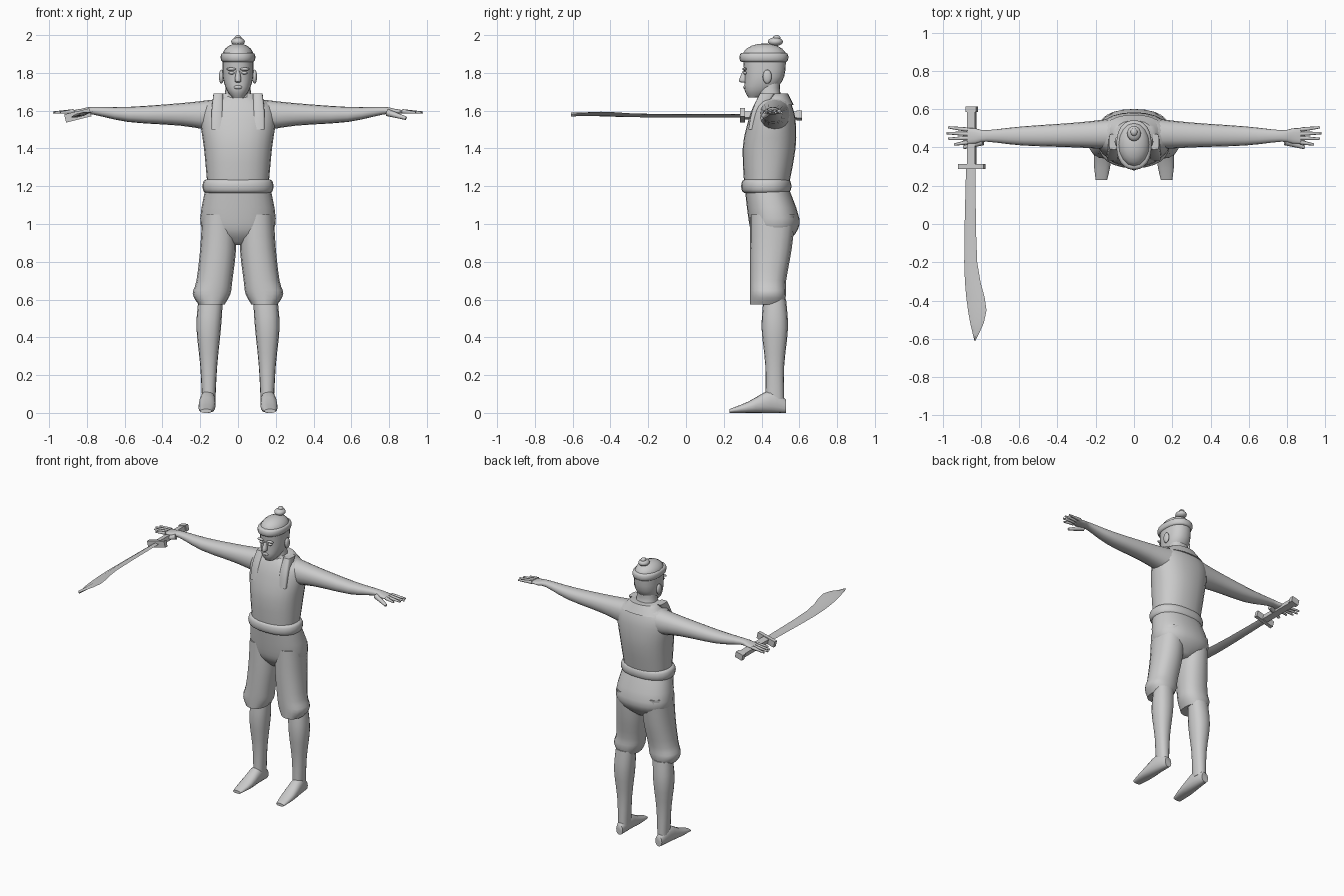
import bpy
import bmesh
import math
from mathutils import Matrix, Vector

default_cube = bpy.data.objects.get("Cube")
if default_cube:
    bpy.data.objects.remove(default_cube)

GREY = (0.6, 0.6, 0.6, 1)
clay = bpy.data.materials.new("plain grey")
clay.use_nodes = True
clay.diffuse_color = GREY
clay.node_tree.nodes["Principled BSDF"].inputs["Base Color"].default_value = GREY


def finish(name, bm, mirror=False, place=None):
    """Turn the bmesh into a shaded object, optionally placed and mirrored."""
    if place:
        bmesh.ops.transform(bm, verts=bm.verts, matrix=place)
    bmesh.ops.recalc_face_normals(bm, faces=bm.faces)
    mesh = bpy.data.meshes.new(name)
    bm.to_mesh(mesh)
    bm.free()
    mesh.materials.append(clay)
    obj = bpy.data.objects.new(name, mesh)
    bpy.context.collection.objects.link(obj)
    bpy.ops.object.select_all(action="DESELECT")
    obj.select_set(True)
    bpy.context.view_layer.objects.active = obj
    bpy.ops.object.shade_smooth_by_angle(angle=math.radians(50))
    if mirror:
        obj.modifiers.new("Mirror", "MIRROR").use_mirror_merge = False


def flowing(rings, steps=3):
    """Add in-between rings along a smooth curve through the given ones."""
    rings = [Vector(ring) for ring in rings]
    result = []
    for i in range(len(rings) - 1):
        start, end = rings[i], rings[i + 1]
        leave = (end - rings[max(i - 1, 0)]) / 2
        arrive = (rings[min(i + 2, len(rings) - 1)] - start) / 2
        for step in range(steps):
            t = step / steps
            ease = t * t * (3 - 2 * t)
            result.append(start.lerp(end, ease) + leave * t * (1 - t) ** 2
                          - arrive * t * t * (1 - t))
    return result + [rings[-1]]


def rounded(angle_part, low, high, power):
    """Point on a superellipse side running between low and high."""
    bulge = math.copysign(abs(angle_part) ** (2 / power), angle_part)
    return (low + high) / 2 + (high - low) / 2 * bulge


def loft(name, axis, rings, mirror=False, sides=16, power=2.3, place=None):
    """Skin rounded rings, each (position on axis, min a, max a, min b, max b)."""
    bm = bmesh.new()
    loops = []
    for position, a_low, a_high, b_low, b_high in flowing(rings):
        loop = []
        for side in range(sides):
            angle = math.tau * side / sides
            point = [rounded(math.cos(angle), a_low, a_high, power),
                     rounded(math.sin(angle), b_low, b_high, power)]
            point.insert("xyz".index(axis), position)
            loop.append(bm.verts.new(point))
        loops.append(loop)
    for near, far in zip(loops, loops[1:]):
        for i in range(sides):
            bm.faces.new((near[i - 1], near[i], far[i], far[i - 1]))
    bm.faces.new(loops[0])
    bm.faces.new(loops[-1])
    finish(name, bm, mirror, place)


def upright(name, rings):
    """Symmetric vertical loft, each ring (height, half width, front, back)."""
    loft(name, "z", [(z, -w, w, front, back) for z, w, front, back in rings], sides=24)


def band(name, height, half_width, front, back, radius):
    """Padded band whose edge bulges in a half circle."""
    rings = []
    for step in range(5):
        angle = math.pi * (step / 4 - 0.5)
        swell = radius / 2 * math.cos(angle)
        rings.append((height + radius * math.sin(angle), half_width + swell,
                      front - swell, back + swell))
    upright(name, rings)


def blob(name, centre, size, mirror=False):
    bm = bmesh.new()
    bmesh.ops.create_uvsphere(bm, u_segments=16, v_segments=10, radius=1)
    finish(name, bm, mirror, Matrix.Translation(centre) @ Matrix.Diagonal((*size, 1)))


def finger(name, start, end, radius):
    """Tapered finger between two points, on both hands."""
    start, end = Vector(start), Vector(end)
    bm = bmesh.new()
    bmesh.ops.create_cone(bm, cap_ends=True, segments=8, radius1=radius,
                          radius2=radius / 2, depth=(end - start).length)
    turn = (end - start).to_track_quat("Z", "Y").to_matrix().to_4x4()
    finish(name, bm, True, Matrix.Translation((start + end) / 2) @ turn)


# Shirt, belt and breeches
upright("shirt", [(1.18, .16, .31, .54), (1.4, .18, .3, .58), (1.55, .2, .33, .58),
                  (1.63, .18, .36, .56), (1.68, .09, .39, .54)])
band("belt", height=1.2, half_width=.17, front=.31, back=.54, radius=.036)
upright("breeches_hips", [(1.2, .17, .31, .54), (1.03, .2, .33, .6),
                          (.95, .17, .35, .58), (.89, .05, .4, .52)])
loft("breeches_leg", "z", [(1.05, .01, .19, .34, .58), (.87, .01, .2, .34, .56),
                           (.7, .03, .22, .34, .53), (.63, .04, .24, .34, .53),
                           (.575, .07, .21, .34, .52)], mirror=True)

# Bare lower legs and feet
loft("shin", "z", [(.6, .08, .21, .41, .53), (.45, .09, .22, .4, .54),
                   (.25, .11, .2, .42, .52), (.06, .12, .19, .42, .52)], mirror=True)
loft("foot", "y", [(.53, .13, .18, 0, .07), (.45, .12, .2, 0, .12),
                   (.33, .12, .21, 0, .06), (.23, .14, .2, 0, .02)], mirror=True)

# Arms and hands
loft("arm", "x", [(.12, .39, .55, 1.49, 1.66), (.3, .4, .53, 1.52, 1.64),
                  (.58, .41, .51, 1.54, 1.62), (.77, .43, .49, 1.58, 1.62),
                  (.83, .42, .5, 1.58, 1.61), (.89, .42, .5, 1.59, 1.6)], mirror=True)
for number in range(4):
    spread = number - 1.5
    reach = .98 - .01 * abs(spread - .5) ** 2
    finger(f"finger_{number + 1}", (.87, .46 + spread * .022, 1.596),
           (reach, .46 + spread * .03, 1.59), radius=.012)
finger("thumb", (.79, .43, 1.59), (.89, .4, 1.56), radius=.019)

# Neck, head and face
upright("neck", [(1.62, .09, .38, .55), (1.69, .07, .38, .5), (1.78, .06, .38, .5)])
upright("head", [(1.67, .03, .33, .4), (1.71, .06, .31, .47), (1.78, .08, .31, .52),
                 (1.89, .08, .3, .53)])
upright("nose", [(1.75, .01, .29, .33), (1.76, .017, .28, .33), (1.81, .01, .3, .33)])
blob("ear", (.088, .43, 1.78), (.013, .024, .037), mirror=True)
blob("eye", (.034, .313, 1.8), (.016, .01, .008), mirror=True)
blob("brow", (.036, .31, 1.82), (.026, .012, .008), mirror=True)
blob("lips", (0, .313, 1.724), (.022, .01, .01))

# Headband, cap and topknot
band("headband", height=1.882, half_width=.08, front=.295, back=.53, radius=.024)
blob("cap", (0, .415, 1.89), (.083, .116, .066))
blob("topknot", (0, .473, 1.965), (.036, .04, .023))
blob("topknot_tip", (0, .48, 1.985), (.018, .02, .015))

# Collar with two hanging front tails
upright("collar", [(1.63, .16, .38, .57), (1.69, .1, .39, .54)])
loft("collar_tail", "z", [(1.5, .08, .14, .33, .37), (1.6, .08, .14, .35, .41),
                          (1.69, .08, .13, .39, .47)], mirror=True, power=5)

# Curved sword held in the right hand, tilted about its length
sword_frame = (Matrix.Translation((-.848, 0, 1.575))
               @ Matrix.Rotation(math.radians(-14), 4, "Y"))
for part, along, size in (("grip", .45, (.042, .3, .034)),
                          ("pommel", .6, (.056, .03, .042)),
                          ("guard", .3, (.138, .026, .044))):
    bm = bmesh.new()
    bmesh.ops.create_cube(bm, size=1)
    finish("sword_" + part, bm,
           place=sword_frame @ Matrix.Translation((0, along, 0)) @ Matrix.Diagonal((*size, 1)))

outline = [(.3, -.03, .02), (-.2, -.04, .03), (-.45, -.02, .08), (-.61, .015, .02)]
loft("sword_blade", "y", [(y, left, right, -.01, .01) for y, left, right in outline],
     sides=4, power=2, place=sword_frame)
